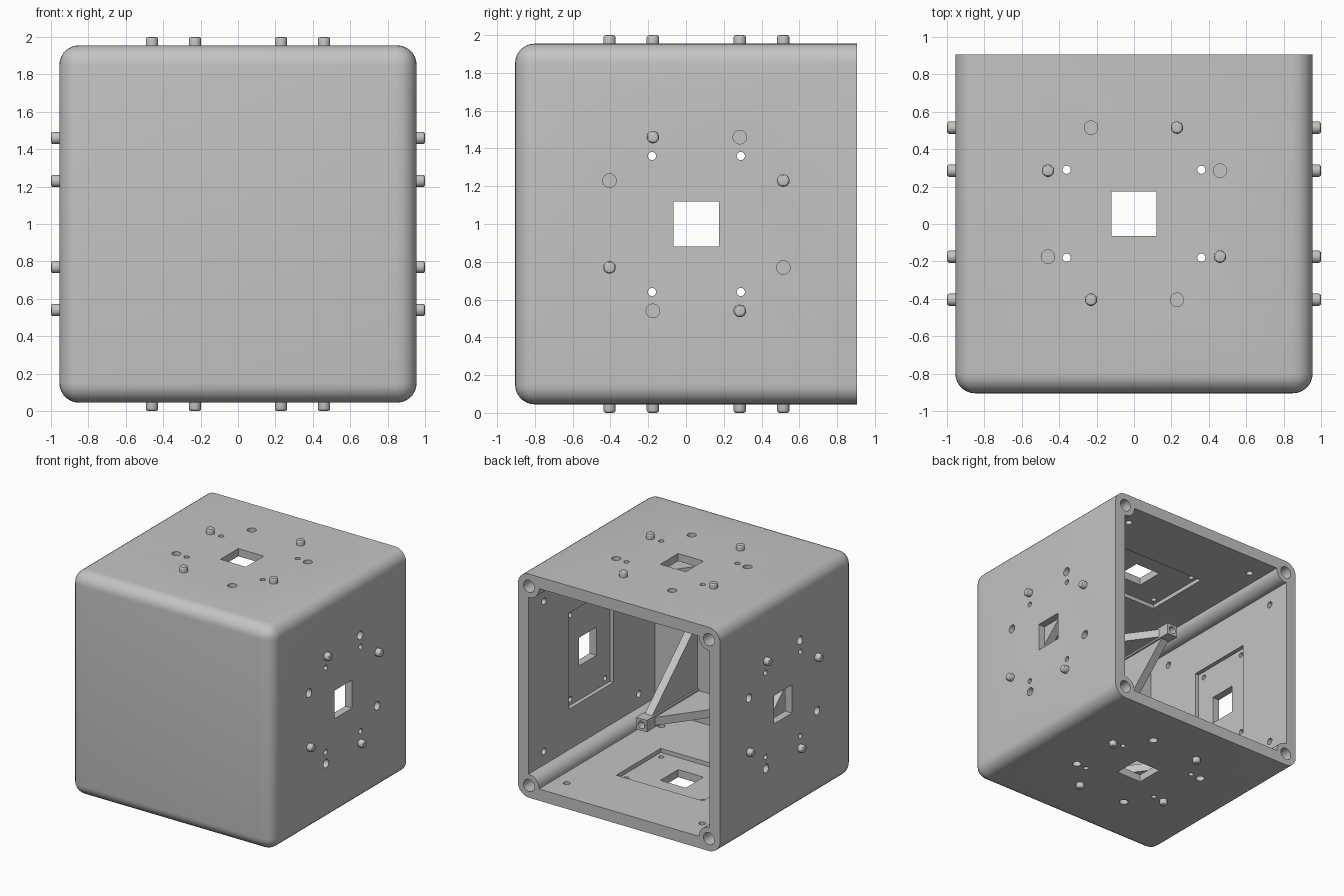
import bpy, bmesh
from mathutils import Matrix, Vector

if "Cube" in bpy.data.objects:
    bpy.data.objects.remove(bpy.data.objects["Cube"], do_unlink=True)

grey = bpy.data.materials.new("plain_grey")
grey.use_nodes = True
GREY = (0.55, 0.55, 0.55, 1)
grey.diffuse_color = GREY
grey.node_tree.nodes["Principled BSDF"].inputs["Base Color"].default_value = GREY

HX, HY, MID = 0.955, 0.905, 1.0      # half width, half depth, centre height
WALL, RADIUS, CORNER = 0.1, 0.105, 0.85
INNER = HX - WALL
FRONT = -HY + WALL                   # inside of the front wall
SIGNS = [(sx, sz) for sx in (-1, 1) for sz in (-1, 1)]


def box(bm, size, centre, frame=Matrix()):
    m = frame @ Matrix.Translation(centre) @ Matrix.Diagonal((*size, 1))
    return bmesh.ops.create_cube(bm, size=1, matrix=m)["verts"]


def rod(bm, radius, length, centre, frame=Matrix(), sides=24):
    bmesh.ops.create_cone(bm, cap_ends=True, segments=sides, radius1=radius, radius2=radius,
                          depth=length, matrix=frame @ Matrix.Translation(centre))


def finish(name, bm):
    bmesh.ops.recalc_face_normals(bm, faces=bm.faces)
    mesh = bpy.data.meshes.new(name)
    bm.to_mesh(mesh)
    bm.free()
    mesh.materials.append(grey)
    ob = bpy.data.objects.new(name, mesh)
    bpy.context.collection.objects.link(ob)
    return ob


def activate(ob):
    bpy.ops.object.select_all(action='DESELECT')
    ob.select_set(True)
    bpy.context.view_layer.objects.active = ob


def cut(ob, cutter):
    mod = ob.modifiers.new("cut", 'BOOLEAN')
    mod.operation, mod.solver, mod.object = 'DIFFERENCE', 'EXACT', cutter
    activate(ob)
    bpy.ops.object.modifier_apply(modifier=mod.name)
    bpy.data.objects.remove(cutter, do_unlink=True)


def smooth(ob):
    activate(ob)
    bpy.ops.object.shade_smooth_by_angle()


def face_frame(along, out):
    """Local axes of one side wall: along the wall, depth, outward."""
    m = Matrix((along, (0, 1, 0), out)).transposed().to_4x4()
    m.translation = Vector((0, 0.055, MID))
    return m


X, Z = Vector((1, 0, 0)), Vector((0, 0, 1))
walls = [face_frame(X, Z), face_frame(Z, X), face_frame(-X, -Z), face_frame(-Z, -X)]
# Rods along the depth axis
DEPTH = Matrix.Rotation(-1.570796, 4, 'X')


def depth_rod(bm, radius, x, z, y0, y1):
    place = Matrix.Translation((x, (y0 + y1) / 2, z)) @ DEPTH
    rod(bm, radius, y1 - y0, (0, 0, 0), place, 32)


# Outer shell, rounded everywhere but around the open back
bm = bmesh.new()
box(bm, (2 * HX, 2 * HY, 2 * HX), (0, 0, MID))
edges = [e for e in bm.edges if not all(v.co.y > 0 for v in e.verts)]
bmesh.ops.bevel(bm, geom=edges, offset=RADIUS, segments=7, profile=0.5, affect='EDGES')
body = finish("box_body", bm)

# Cavity, leaving round screw ridges in the four corners
bm = bmesh.new()
box(bm, (2 * INNER, 1 - FRONT, 2 * INNER), (0, (1 + FRONT) / 2, MID))
cavity = finish("cavity_cutter", bm)
bm = bmesh.new()
for sx, sz in SIGNS:
    depth_rod(bm, 0.095, sx * CORNER, MID + sz * CORNER, -1.2, 1.2)
cut(cavity, finish("ridge_cutter", bm))
cut(body, cavity)

# Shallow rectangular recesses on the inside of each wall
bm = bmesh.new()
for w in walls:
    box(bm, (0.82, 0.6, 0.135), (0, 0, INNER - 0.0325), w)
cut(body, finish("recess_cutter", bm))

# Windows, through holes, sockets and corner screw holes
PEGS = [(0.46, -0.23), (0.23, 0.46), (-0.23, -0.46), (-0.46, 0.23)]
bm = bmesh.new()
for w in walls:
    box(bm, (0.24, 0.24, 0.4), (0, 0, 0.9), w)
    for sx, sy in SIGNS:
        rod(bm, 0.022, 0.4, (sx * 0.36, sy * 0.235, 0.9), w, 16)
        rod(bm, 0.028, 0.12, (sx * 0.64, sy * 0.64, INNER), w, 16)
    for t, y in PEGS:
        rod(bm, 0.036, 0.12, (-t, y, HX), w)
for sx, sz in SIGNS:
    depth_rod(bm, 0.052, sx * CORNER, MID + sz * CORNER, 0.5, 1.1)
cut(body, finish("hole_cutter", bm))
smooth(body)

# Alignment pegs with rounded tips
bm = bmesh.new()
for w in walls:
    for t, y in PEGS:
        rod(bm, 0.033, 0.1, (t, y, 0.95), w)
pegs = finish("alignment_pegs", bm)
bev = pegs.modifiers.new("round_tips", 'BEVEL')
bev.width, bev.segments = 0.014, 3
activate(pegs)
bpy.ops.object.modifier_apply(modifier=bev.name)
smooth(pegs)

# Square mounting posts on the front wall, drilled at the end
PX, PZ, TIP = 0.49, 0.62, -0.1
ROOT = FRONT - 0.03
bm = bmesh.new()
holes = bmesh.new()
for sx, sz in SIGNS:
    x, z = sx * PX, MID + sz * PZ
    box(bm, (0.1, TIP - ROOT, 0.1), (x, (TIP + ROOT) / 2, z))
    depth_rod(holes, 0.032, x, z, TIP - 0.2, TIP + 0.1)
posts = finish("mounting_posts", bm)
cut(posts, finish("post_hole_cutter", holes))
smooth(posts)

# Triangular gussets bracing each post towards the middle
def gusset(bm, post, reach, half):
    tri = [(post.x, TIP - 0.04, post.z), (post.x, ROOT, post.z), post + reach]
    tri[2].y = ROOT
    face = bm.faces.new([bm.verts.new(Vector(p) - half) for p in tri])
    ext = bmesh.ops.extrude_face_region(bm, geom=[face])["geom"]
    moved = [g for g in ext if isinstance(g, bmesh.types.BMVert)]
    bmesh.ops.translate(bm, verts=moved, vec=2 * half)


bm = bmesh.new()
for sx, sz in SIGNS:
    post = Vector((sx * PX, 0, MID + sz * PZ))
    gusset(bm, post, -X * sx * (PX + 0.02), Z * 0.035)
    gusset(bm, post, -Z * sz * (PZ + 0.02), X * 0.035)
finish("post_gussets", bm)
